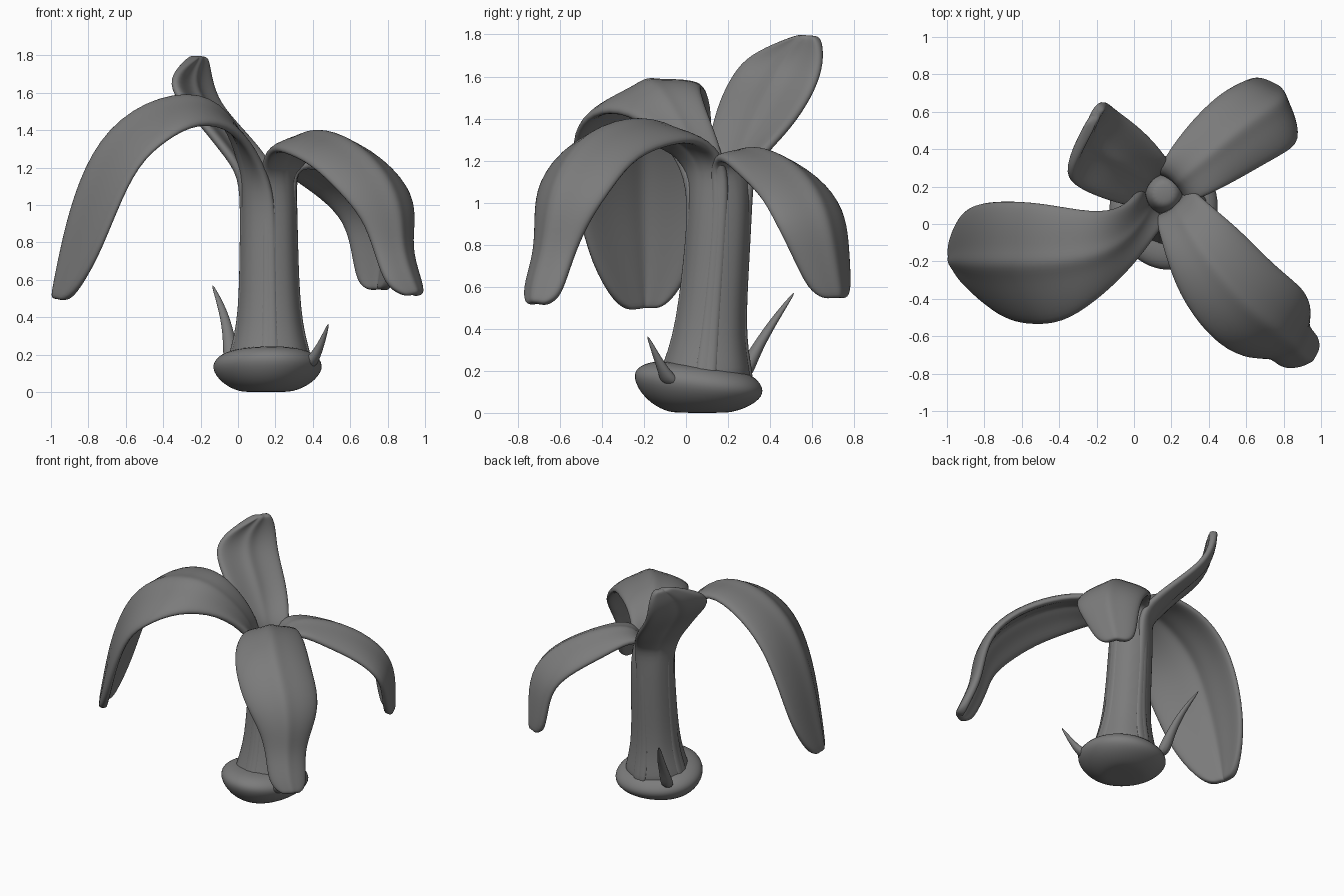
import bpy, bmesh, math
from mathutils import Vector

old = bpy.data.objects.get("Cube")
if old:
    bpy.data.objects.remove(old)

# Single matt grey
grey = bpy.data.materials.new("matt grey")
grey.use_nodes = True
colour = (0.2, 0.2, 0.2, 1)
grey.diffuse_color = colour
shader = next(n for n in grey.node_tree.nodes if n.type == 'BSDF_PRINCIPLED')
shader.inputs["Base Color"].default_value = colour
shader.inputs["Roughness"].default_value = 0.8

# Stem axis as (x, y, z, radius), shared by the core and the petal roots
STEM = [(.17, .09, .15, .21), (.17, .11, .34, .138), (.165, .145, .72, .126),
        (.165, .165, 1.03, .122)]


def make_grid(name, rings, closed, thickness=0):
    """Skin a list of point rows, then thicken and smooth the skin."""
    bm = bmesh.new()
    rows = [[bm.verts.new(p) for p in ring] for ring in rings]
    count = len(rows[0])
    for low, high in zip(rows, rows[1:]):
        for i in range(count if closed else count - 1):
            j = (i + 1) % count
            bm.faces.new((low[i], low[j], high[j], high[i]))
    if closed:
        bm.faces.new(rows[0])
        bm.faces.new(rows[-1])
    bmesh.ops.recalc_face_normals(bm, faces=bm.faces)
    mesh = bpy.data.meshes.new(name)
    bm.to_mesh(mesh)
    bm.free()
    mesh.materials.append(grey)
    mesh.shade_smooth()
    obj = bpy.data.objects.new(name, mesh)
    bpy.context.collection.objects.link(obj)
    if thickness:
        solid = obj.modifiers.new("Thickness", 'SOLIDIFY')
        solid.thickness = thickness
        solid.offset = 0
    sub = obj.modifiers.new("Smooth", 'SUBSURF')
    sub.levels = sub.render_levels = 2


def petal(name, root, heading, cup, tilt, blade):
    """Strip that climbs the stem, then follows a blade of (x, y, z, half width)."""
    a = math.radians(root)
    rows = [(x + r * math.cos(a), y + r * math.sin(a), z, r) for x, y, z, r in STEM]
    rows += blade
    spine = [Vector(r[:3]) for r in rows]
    # Rounded tip
    spine.append(spine[-1] + (spine[-1] - spine[-2]).normalized() * 0.035)
    widths = [r[3] for r in rows] + [rows[-1][3] * 0.45]
    last = len(spine) - 1
    rings = []
    for i, (point, w) in enumerate(zip(spine, widths)):
        # Ease from the stem wall (0) to the free blade (1)
        free = min(1, max(0, (i - len(STEM) + 1) / 3))
        a = math.radians(root + (heading - root) * free)
        side = Vector((-math.sin(a), math.cos(a), 0))
        along = (spine[min(i + 1, last)] - spine[max(i - 1, 0)]).normalized()
        up = along.cross(side).normalized()
        bend = -0.48 + (cup + 0.48) * free
        ring = []
        for t in (-1, -0.6, -0.2, 0, 0.2, 0.6, 1):
            ridge = 0.1 * free if t == 0 else 0
            lift = ridge - bend * t * t - tilt * free * t
            ring.append(point + side * w * t + up * w * lift)
        rings.append(ring)
    make_grid(name, rings, False, 0.055)


def tube(name, rows, sides=8, lobes=0, depth=0, stretch=1, slope=0):
    """Upright tube through (x, y, z, radius), optionally lobed and sloped."""
    rings = []
    for x, y, z, r in rows:
        ring = []
        for k in range(sides):
            a = math.tau * k / sides
            s = r * (1 + depth * math.cos(lobes * (a - math.pi / 4)))
            dy = stretch * s * math.sin(a)
            ring.append((x + s * math.cos(a), y + dy, z + slope * dy * min(1, z * 8)))
        rings.append(ring)
    make_grid(name, rings, True)


# Core that fills the stem between the petal roots
tube("stem_core", STEM + [(.16, .165, 1.15, .09), (.16, .165, 1.18, .05)], 16)

# Lumpy foot, narrower underneath
tube("foot", [(.15, .07, 0, .1), (.155, .07, .005, .16), (.16, .065, .05, .25),
              (.165, .065, .13, .31), (.165, .07, .19, .28), (.17, .08, .23, .19)],
     16, 3, 0.04, 1.05, -0.13)

# Thin curled slivers rising from the foot
tube("back_sliver", [(-.03, .25, .14, .06), (-.045, .32, .28, .035),
                     (-.075, .41, .43, .027), (-.14, .52, .58, .006)])
tube("front_sliver", [(.35, -.05, .12, .07), (.41, -.1, .19, .035),
                      (.45, -.14, .27, .02), (.485, -.185, .37, .005)])

# Large right petal, its front half hanging lower
petal("right_petal", 225, 183, 0.3, 0.27, [
    (.06, .06, 1.22, .12), (-.03, -.07, 1.44, .16), (-.2, -.18, 1.58, .24),
    (-.48, -.21, 1.52, .33), (-.71, -.21, 1.33, .34), (-.84, -.21, 1.02, .32),
    (-.91, -.2, .74, .26), (-.96, -.2, .53, .14)])

# Front left petal, pinched towards the tip
petal("front_left_petal", -45, -47, 0.4, 0, [
    (.225, .09, 1.19, .13), (.29, -.03, 1.32, .18), (.41, -.21, 1.385, .24),
    (.6, -.44, 1.32, .26), (.78, -.58, 1.14, .26), (.85, -.63, .95, .19),
    (.85, -.65, .78, .13), (.9, -.7, .62, .13), (.93, -.71, .55, .1)])

# Back left petal
petal("back_left_petal", 45, 43, 0.4, 0, [
    (.225, .215, 1.18, .12), (.29, .27, 1.245, .16), (.44, .4, 1.22, .2),
    (.63, .55, 1.12, .23), (.78, .64, .96, .23), (.78, .68, .76, .18),
    (.76, .71, .58, .13)])

# Upright back right petal, its far edge rolled outwards
petal("back_right_petal", 135, 137, -0.1, -0.25, [
    (.07, .235, 1.17, .15), (-.01, .29, 1.28, .19), (-.11, .35, 1.42, .22),
    (-.24, .43, 1.56, .23), (-.26, .49, 1.68, .2), (-.22, .56, 1.77, .1)])
